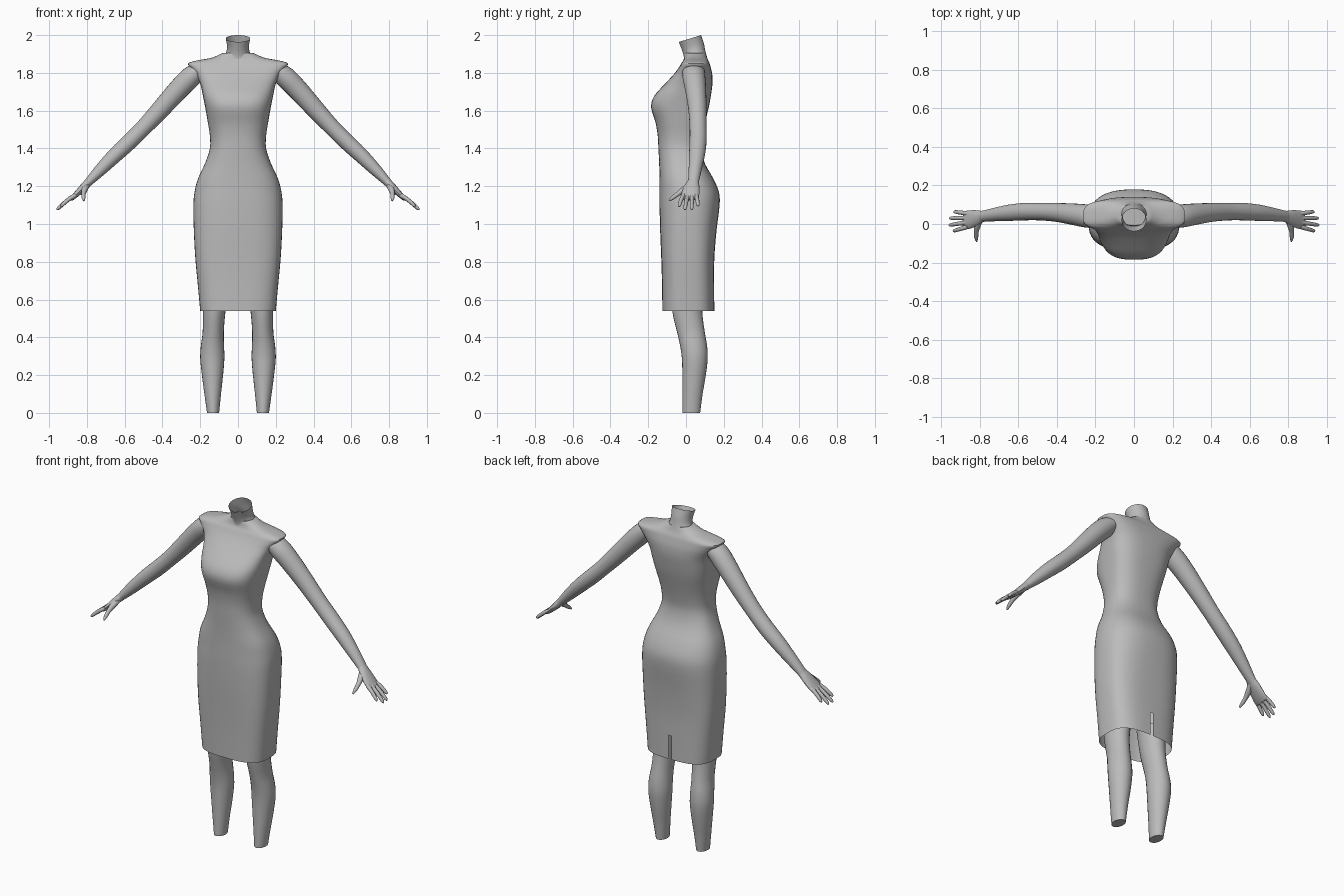
import bpy, bmesh, math
from mathutils import Vector

grey = bpy.data.materials.new("plain_grey")
grey.diffuse_color = (0.5, 0.5, 0.5, 1)


def smooth_rows(rows, sub=3):
    """Catmull-Rom interpolation between rows of numbers."""
    out = []
    for i in range(len(rows) - 1):
        a, b, c, d = (rows[max(i - 1, 0)], rows[i], rows[i + 1], rows[min(i + 2, len(rows) - 1)])
        for k in range(sub):
            t = k / sub
            out.append([0.5 * (2 * q + (r - p) * t + (2 * p - 5 * q + 4 * r - s) * t * t
                               + (3 * q - p - 3 * r + s) * t ** 3)
                        for p, q, r, s in zip(a, b, c, d)])
    out.append(list(rows[-1]))
    return out


def power(v, n):
    return math.copysign(abs(v) ** (2 / n), v)


def loft(name, rings, cap_start=True, cap_end=True, drop=None, mirror=False):
    """Skin closed rings of points; drop() removes faces by their centre."""
    bm = bmesh.new()
    vs = [[bm.verts.new(p) for p in ring] for ring in rings]
    n = len(rings[0])
    for a, b in zip(vs, vs[1:]):
        for i in range(n):
            j = (i + 1) % n
            bm.faces.new((a[i], a[j], b[j], b[i]))
    if cap_start:
        bm.faces.new(vs[0][::-1])
    if cap_end:
        bm.faces.new(vs[-1])
    bmesh.ops.recalc_face_normals(bm, faces=bm.faces[:])
    if drop:
        gone = [f for f in bm.faces if drop(f.calc_center_median())]
        bmesh.ops.delete(bm, geom=gone, context='FACES')
    me = bpy.data.meshes.new(name)
    bm.to_mesh(me)
    bm.free()
    me.materials.append(grey)
    ob = bpy.data.objects.new(name, me)
    bpy.context.collection.objects.link(ob)
    if mirror:
        ob.modifiers.new("mirror", 'MIRROR').use_mirror_merge = False
    bpy.ops.object.select_all(action='DESELECT')
    ob.select_set(True)
    bpy.context.view_layer.objects.active = ob
    bpy.ops.object.shade_smooth_by_angle(angle=math.radians(45))
    return ob


def level_rings(rows, angles, tilt=0.0):
    """Rows: z, centre x, half width, front y, side y, back y, squareness."""
    rings = []
    for z, xc, hw, yf, ys, yb, n in smooth_rows(rows):
        ring = []
        for a in angles:
            s = power(math.sin(a), n)
            ring.append((xc + hw * power(math.cos(a), n),
                         ys + s * ((yb - ys) if s > 0 else (ys - yf)), z + tilt * s))
        rings.append(ring)
    return rings


def limb(name, rows, ref, seg=16):
    """Rows: x, y, z, radius along ref, radius across; mirrored to both sides."""
    rows = smooth_rows(rows)
    pts = [Vector(r[:3]) for r in rows]
    rings = []
    for i, r in enumerate(rows):
        t = (pts[min(i + 1, len(pts) - 1)] - pts[max(i - 1, 0)]).normalized()
        u = Vector(ref)
        u = (u - t * u.dot(t)).normalized()
        v = t.cross(u)
        rings.append([pts[i] + u * r[3] * math.cos(k * math.tau / seg)
                      + v * r[4] * math.sin(k * math.tau / seg) for k in range(seg)])
    return loft(name, rings, mirror=True)


def around(n):
    return [k * math.tau / n for k in range(n)]


# Dress: skirt, waist, bust and cap sleeves, with a vent at the back hem
dress = [
    (0.54, 0, .200, -.125, .01, .150, 3.0),
    (0.68, 0, .213, -.127, .01, .149, 3.0),
    (0.82, 0, .226, -.131, .01, .150, 3.0),
    (0.97, 0, .234, -.137, .01, .162, 2.8),
    (1.10, 0, .236, -.140, .01, .178, 2.6),
    (1.17, 0, .230, -.140, .01, .174, 2.5),
    (1.24, 0, .212, -.140, .00, .145, 2.5),
    (1.32, 0, .175, -.142, -.01, .100, 2.5),
    (1.40, 0, .149, -.146, -.02, .080, 2.5),
    (1.47, 0, .149, -.150, -.02, .087, 2.5),
    (1.54, 0, .160, -.162, -.02, .102, 2.6),
    (1.62, 0, .174, -.185, -.01, .121, 2.8),
    (1.68, 0, .186, -.167, .00, .132, 2.8),
    (1.74, 0, .199, -.113, .01, .140, 2.8),
    (1.79, 0, .222, -.067, .03, .139, 3.0),
    (1.825, 0, .248, -.040, .03, .132, 3.4),
    (1.85, 0, .264, -.025, .035, .125, 3.6),
    (1.865, 0, .220, -.015, .04, .118, 3.0),
    (1.88, 0, .140, -.010, .04, .112, 2.4),
    (1.905, 0, .082, -.008, .045, .105, 2.0),
]
gap = math.radians(0.5)
angles = sorted([a for a in around(48) if abs(a - math.pi / 2) > 0.01]
                + [math.pi / 2 - gap, math.pi / 2 + gap])
loft("dress", level_rings(dress, angles), cap_start=False,
     drop=lambda c: c.z < 0.66 and c.y > 0.05 and abs(c.x) < 0.003)

# Neck: open tube with a slanted rim
neck = [
    (1.87, 0, .085, -.012, .045, .110, 2),
    (1.905, 0, .064, -.012, .043, .101, 2),
    (1.94, 0, .058, -.022, .038, .094, 2),
    (1.982, 0, .065, -.038, .022, .080, 2),
]
loft("neck", level_rings(neck, around(32), tilt=0.018), cap_end=False)

# Legs: knee, calf and cut ankle
leg = [
    (0.00, .132, .032, -.018, .028, .075, 2),
    (0.10, .134, .044, -.018, .035, .088, 2),
    (0.20, .135, .056, -.019, .042, .105, 2),
    (0.29, .136, .064, -.022, .045, .115, 2),
    (0.36, .135, .061, -.032, .040, .111, 2),
    (0.43, .131, .056, -.048, .030, .099, 2),
    (0.54, .126, .060, -.073, .010, .086, 2),
    (0.68, .118, .072, -.085, .005, .090, 2),
]
loft("leg", level_rings(leg, around(24)), mirror=True)

# Arms
limb("arm", [
    (.205, .040, 1.815, .058, .045),
    (.250, .042, 1.778, .060, .056),
    (.310, .050, 1.718, .056, .055),
    (.400, .060, 1.618, .049, .050),
    (.490, .064, 1.520, .045, .044),
    (.570, .064, 1.440, .045, .043),
    (.650, .058, 1.365, .042, .040),
    (.730, .048, 1.285, .034, .032),
    (.785, .040, 1.228, .029, .023),
    (.800, .038, 1.212, .030, .020),
], (0, 1, 0), 24)

# Palm
limb("palm", [
    (.785, .040, 1.228, .028, .022),
    (.815, .032, 1.198, .040, .020),
    (.850, .024, 1.163, .047, .016),
    (.876, .020, 1.138, .046, .012),
    (.884, .020, 1.130, .036, .008),
], (0, 1, 0))

# Fingers: knuckle y, tip x, tip y, tip z
for i, (ky, tx, ty, tz) in enumerate([(-.014, .938, -.037, 1.092), (.009, .960, -.006, 1.075),
                                      (.032, .957, .030, 1.075), (.054, .935, .064, 1.095)]):
    base, tip = Vector((.862, ky, 1.152)), Vector((tx, ty, tz))
    rows = []
    for t, r in ((0, .012), (.4, .011), (.75, .010), (.93, .008), (1, .003)):
        p = base.lerp(tip, t)
        rows.append((p.x, p.y, p.z + .006 * math.sin(math.pi * t), r, r))
    limb(f"finger_{i + 1}", rows, (0, 1, 0), 10)

# Thumb
limb("thumb", [
    (.800, .025, 1.208, .018, .016),
    (.812, -.012, 1.182, .016, .016),
    (.818, -.042, 1.160, .012, .012),
    (.818, -.072, 1.138, .010, .010),
    (.816, -.090, 1.123, .004, .004),
], (1, 0, 0), 12)
